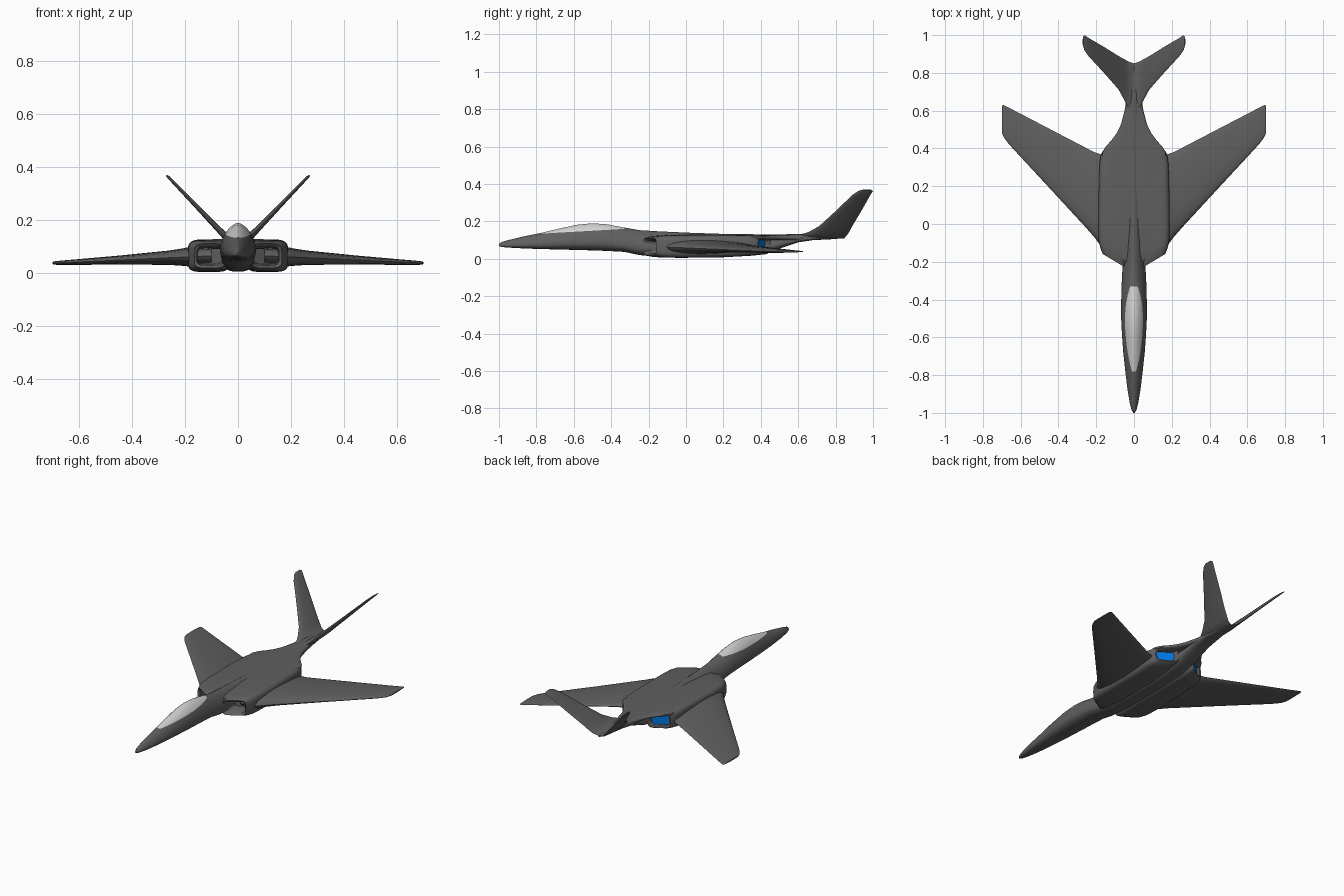
import bpy
import bmesh
from math import cos, sin, pi, radians
from mathutils import Vector

if "Cube" in bpy.data.objects:
    bpy.data.objects.remove(bpy.data.objects["Cube"])


def material(name, color):
    m = bpy.data.materials.new(name)
    m.use_nodes = True
    m.diffuse_color = (*color, 1)
    bsdf = next(n for n in m.node_tree.nodes if n.type == "BSDF_PRINCIPLED")
    bsdf.inputs["Base Color"].default_value = (*color, 1)
    return m


GREY = material("dark grey skin", (0.115, 0.115, 0.115))
GLASS = material("pale canopy", (0.65, 0.65, 0.65))
BLUE = material("blue exhaust glow", (0.0, 0.18, 0.75))


def loft(rings):
    """Skin a list of closed rings and cap both ends; returns bmesh and end cap."""
    bm = bmesh.new()
    rows = [[bm.verts.new(p) for p in ring] for ring in rings]
    n = len(rows[0])
    for a, b in zip(rows, rows[1:]):
        for i in range(n):
            j = (i + 1) % n
            bm.faces.new((a[i], a[j], b[j], b[i]))
    bm.faces.new(rows[0])
    cap = bm.faces.new(rows[-1])
    return bm, cap


def finish(name, bm, mats, mirror=False, angle=40):
    bmesh.ops.recalc_face_normals(bm, faces=bm.faces[:])
    mesh = bpy.data.meshes.new(name)
    bm.to_mesh(mesh)
    bm.free()
    for m in mats:
        mesh.materials.append(m)
    ob = bpy.data.objects.new(name, mesh)
    bpy.context.collection.objects.link(ob)
    bpy.ops.object.select_all(action="DESELECT")
    ob.select_set(True)
    bpy.context.view_layer.objects.active = ob
    bpy.ops.object.shade_smooth_by_angle(angle=radians(angle))
    if mirror:
        ob.modifiers.new("Mirror", "MIRROR")
    return ob


def spow(v, p):
    return (1 if v >= 0 else -1) * abs(v) ** p


def section(y, x0, x1, zb, zt, top=2.0, bottom=2.0, mid=0.5, shear=0.0, n=32):
    """Rounded section with separate roundness above and below its widest line."""
    cx, hw, zm = (x0 + x1) / 2, (x1 - x0) / 2, zb + (zt - zb) * mid
    pts = []
    for i in range(n):
        a = 2 * pi * i / n
        p = 2 / (top if sin(a) >= 0 else bottom)
        x = cx + hw * spow(cos(a), p)
        z = zm + (zt - zm if sin(a) >= 0 else zm - zb) * spow(sin(a), p)
        pts.append(Vector((x, y + shear * (x - 0.05), z)))
    return pts


def foil(x, lead, trail, z, thick, tilt=0.0, n=24):
    """Wing section at one span station, thickened along the tilted normal."""
    pts = []
    for i in range(n):
        a = 2 * pi * i / n
        u = 0.5 - 0.5 * cos(a)
        d = thick / 2 * sin(a) * (1.15 - 0.5 * u)
        pts.append(Vector((x - d * sin(tilt), lead + u * (trail - lead), z + d * cos(tilt))))
    return pts


# Fuselage: y, half width, bottom, top, from nose to tail boom
hull = [
    (-1.0, .004, .068, .08), (-.985, .013, .063, .09), (-.95, .022, .06, .1),
    (-.88, .034, .056, .117), (-.78, .046, .052, .137), (-.68, .057, .05, .161),
    (-.58, .064, .047, .182), (-.5, .068, .045, .19), (-.42, .068, .042, .184),
    (-.33, .066, .037, .167), (-.25, .062, .02, .153), (-.15, .06, .01, .147),
    (0, .06, .006, .14), (.2, .06, .008, .133), (.38, .06, .02, .131),
    (.46, .055, .04, .131), (.53, .052, .065, .131), (.6, .047, .088, .133),
    (.68, .042, .1, .136), (.78, .028, .105, .127), (.85, .008, .11, .118),
]
bm, _ = loft([section(y, -w, w, zb, zt, 1.65, 2.5, .33) for y, w, zb, zt in hull])
# Canopy glass: cut the hull along the sill, then colour what is above it
sill, normal = Vector((0, -.78, .134)), Vector((0, -.057, 1)).normalized()
bmesh.ops.bisect_plane(bm, geom=bm.verts[:] + bm.edges[:] + bm.faces[:],
                       plane_co=sill, plane_no=normal)
for f in bm.faces:
    c = f.calc_center_median()
    f.material_index = int(-.78 < c.y < -.33 and (c - sill).dot(normal) > 0)
finish("fuselage", bm, [GREY, GLASS])

# Dorsal deck that narrows over the exhausts into the boom
deck = [
    (-.2, .05, .09, .12), (-.14, .12, .09, .125), (0, .165, .09, .13),
    (.3, .17, .09, .129), (.38, .168, .095, .128), (.41, .15, .1, .128),
    (.44, .122, .1, .128), (.48, .092, .1, .128), (.53, .068, .098, .129),
    (.6, .05, .095, .13), (.66, .04, .1, .13),
]
bm, _ = loft([section(y, -w, w, zb, zt, 3, 3) for y, w, zb, zt in deck])
finish("dorsal_deck", bm, [GREY])

# Engine nacelles: recessed intake, outer skin, recessed exhaust
nacelle = [
    (-.12, .06, .15, .035, .095, .6), (-.215, .056, .155, .03, .1, .6),
    (-.228, .05, .165, .02, .112, .6), (-.205, .045, .178, .011, .12, .6),
    (-.16, .04, .187, .007, .124, .5), (-.05, .03, .19, .005, .126, .3),
    (.2, .03, .187, .008, .128, 0), (.36, .04, .183, .016, .124, -.3),
    (.445, .05, .175, .024, .118, -.6), (.455, .055, .165, .03, .112, -.6),
    (.45, .06, .155, .04, .105, -.6), (.43, .062, .153, .042, .103, -.6),
]
bm, cap = loft([section(y, x0, x1, zb, zt, 4.5, 4.5, shear=s)
                for y, x0, x1, zb, zt, s in nacelle])
cap.material_index = 1
finish("engine_nacelles", bm, [GREY, BLUE], mirror=True)

# Wings: span station, leading edge, trailing edge, height, thickness
wing = [
    (.1, -.12, .33, .066, .085), (.18, -.11, .37, .063, .08),
    (.21, -.07, .38, .061, .07), (.26, -.013, .406, .059, .058),
    (.45, .193, .505, .05, .036), (.64, .398, .604, .041, .02),
    (.67, .432, .62, .04, .017), (.69, .46, .63, .039, .014),
    (.7, .485, .625, .039, .008),
]
bm, _ = loft([foil(*row) for row in wing])
finish("wings", bm, [GREY], mirror=True)

# V tail fins, flaring out of the boom
fin = [
    (.0, .58, .85, .115, .03), (.03, .61, .86, .124, .03),
    (.05, .655, .872, .142, .027), (.08, .71, .888, .173, .023),
    (.15, .79, .932, .246, .018), (.24, .888, .985, .34, .013),
    (.262, .92, 1.0, .362, .011), (.27, .945, .99, .369, .006),
]
bm, _ = loft([foil(*row, tilt=min(.8, row[0] * 14)) for row in fin])
finish("tail_fins", bm, [GREY], mirror=True)
